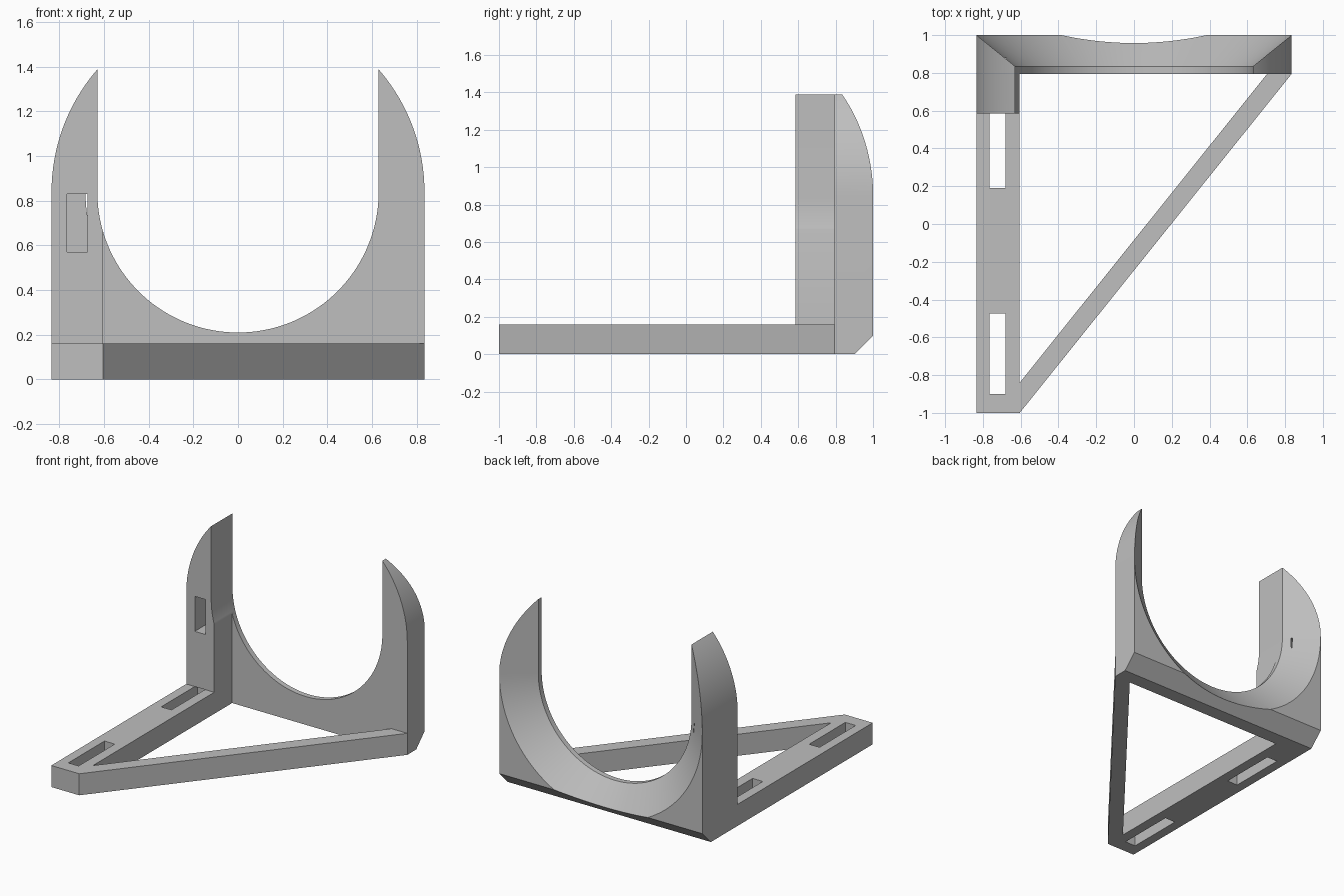
import bpy, bmesh
from math import pi, cos, sin, radians

if "Cube" in bpy.data.objects:
    bpy.data.objects.remove(bpy.data.objects["Cube"], do_unlink=True)

grey = bpy.data.materials.new("light grey")
grey.use_nodes = True
colour = (0.52, 0.52, 0.52, 1)
grey.diffuse_color = colour
grey.node_tree.nodes["Principled BSDF"].inputs["Base Color"].default_value = colour

WIDE, BORE, CENTRE = 0.835, 0.63, 0.84      # outer radius, bore radius, bore height
PLATE, ARM, THICK = 0.795, 0.585, 0.16      # plate front, arm front, frame thickness
INNER = -0.605                              # inner edge of the side bar


def loft(name, rings):
    """Closed solid through matching rings of points."""
    bm = bmesh.new()
    loops = [[bm.verts.new(p) for p in ring] for ring in rings]
    for a, b in zip(loops, loops[1:]):
        for i in range(len(a)):
            j = (i + 1) % len(a)
            bm.faces.new((a[i], a[j], b[j], b[i]))
    bm.faces.new(loops[0])
    bm.faces.new(loops[-1])
    bmesh.ops.recalc_face_normals(bm, faces=bm.faces)
    mesh = bpy.data.meshes.new(name)
    bm.to_mesh(mesh)
    bm.free()
    mesh.materials.append(grey)
    obj = bpy.data.objects.new(name, mesh)
    bpy.context.scene.collection.objects.link(obj)
    return obj


def box(name, x0, x1, y0, y1, z0, z1):
    corners = [(x0, y0), (x1, y0), (x1, y1), (x0, y1)]
    return loft(name, [[(x, y, z) for x, y in corners] for z in (z0, z1)])


def cut(obj, cutters):
    """Subtract each cutter, bake the result and remove the cutters."""
    for cutter in cutters:
        cutter.hide_render = True
        mod = obj.modifiers.new("cut", 'BOOLEAN')
        mod.operation, mod.solver, mod.object = 'DIFFERENCE', 'EXACT', cutter
    graph = bpy.context.evaluated_depsgraph_get()
    baked = bpy.data.meshes.new_from_object(obj.evaluated_get(graph))
    obj.modifiers.clear()
    obj.data = baked
    for cutter in cutters:
        bpy.data.objects.remove(cutter, do_unlink=True)
    baked.shade_smooth()
    baked.set_sharp_from_angle(angle=radians(25))


def arc(radius, start, end, steps=72):
    angles = [start + (end - start) * i / steps for i in range(steps + 1)]
    return [(radius * cos(a), CENTRE + radius * sin(a)) for a in angles]


def bore_ring(y, radius):
    profile = arc(radius, pi, 2 * pi) + [(radius, 2), (-radius, 2)]
    return [(x, y, z) for x, z in profile]


def rear_slot():
    return box("rear_slot", -0.765, -0.68, 0.19, 0.615, -0.1, THICK)


# Cradle: arched block with a flared U opening, and an arm on the right side
arch = [(-WIDE, 0), (WIDE, 0)] + arc(WIDE, 0, pi)
cradle = loft("cradle", [[(x, y, z) for x, z in arch] for y in (ARM, 1)])
flare = 1.236
bore = loft("bore", [bore_ring(0.4, BORE), bore_ring(0.835, BORE),
                     bore_ring(1.1, BORE + 0.265 * flare)])
clearance = box("clearance", INNER, 1, 0.4, PLATE, -0.1, 2)
bevel = loft("bevel", [[(x, 0.8, -0.1), (x, 1.1, -0.1), (x, 1.1, 0.2)] for x in (-1, 1)])
arm_slot = box("arm_slot", -0.765, -0.675, 0.4, 0.878, 0.57, 0.83)
cut(cradle, [bore, clearance, bevel, arm_slot, rear_slot()])

# Base frame: side bar and diagonal brace, with two strap slots
outline = [(-WIDE, -1), (INNER, -1), (WIDE, PLATE), (0.705, PLATE),
           (INNER, -0.84), (INNER, ARM), (-WIDE, ARM)]
frame = loft("base_frame", [[(x, y, z) for x, y in outline] for z in (0, THICK)])
front_slot = box("front_slot", -0.765, -0.68, -0.9, -0.475, -0.1, 0.3)
back_slot = rear_slot()
back_slot.data.transform(back_slot.matrix_world)
for v in back_slot.data.vertices:
    v.co.z *= 2 if v.co.z > 0 else 1
cut(frame, [front_slot, back_slot])
